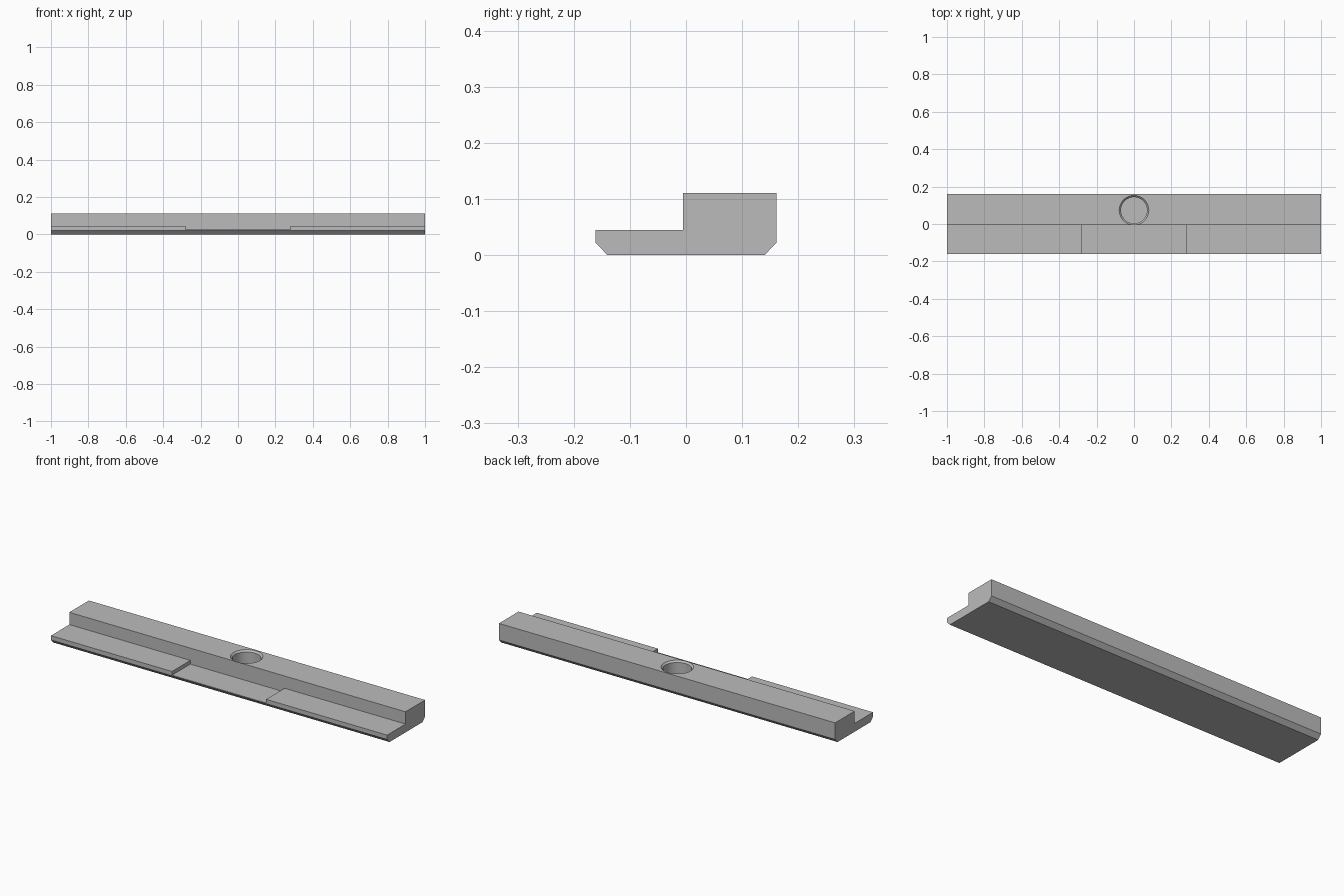
import bpy, bmesh
from mathutils import Matrix

if "Cube" in bpy.data.objects:
    bpy.data.objects.remove(bpy.data.objects["Cube"])

grey = bpy.data.materials.new("plain grey")
grey.use_nodes = True
color = (0.5, 0.5, 0.5, 1)
grey.diffuse_color = color
grey.node_tree.nodes["Principled BSDF"].inputs["Base Color"].default_value = color


def make(name, bm):
    bmesh.ops.recalc_face_normals(bm, faces=bm.faces)
    mesh = bpy.data.meshes.new(name)
    bm.to_mesh(mesh)
    bm.free()
    mesh.materials.append(grey)
    ob = bpy.data.objects.new(name, mesh)
    bpy.context.collection.objects.link(ob)
    return ob


def cut(ob, cutter):
    cutter.hide_render = True
    mod = ob.modifiers.new(cutter.name, "BOOLEAN")
    mod.operation = "DIFFERENCE"
    mod.solver = "EXACT"
    mod.object = cutter
    bpy.context.view_layer.objects.active = ob
    bpy.ops.object.modifier_apply(modifier=mod.name)
    bpy.data.objects.remove(cutter)


# Stepped bar with chamfered lower edges, extruded along x
profile = [(-0.14, 0), (0.14, 0), (0.161, 0.022), (0.161, 0.111),
           (-0.005, 0.111), (-0.005, 0.045), (-0.161, 0.045), (-0.161, 0.022)]
bm = bmesh.new()
face = bm.faces.new([bm.verts.new((-1, y, z)) for y, z in profile])
ext = bmesh.ops.extrude_face_region(bm, geom=[face])
bmesh.ops.translate(bm, vec=(2, 0, 0),
                    verts=[v for v in ext["geom"] if isinstance(v, bmesh.types.BMVert)])
bar = make("stepped_bar", bm)

# Shallow notch in the middle of the ledge
bm = bmesh.new()
bmesh.ops.create_cube(bm, size=1, matrix=Matrix.Translation((0, -0.155, 0.055))
                      @ Matrix.Diagonal((0.56, 0.3, 0.06, 1)))
cut(bar, make("notch_cutter", bm))

# Blind round hole with a chamfered rim
bm = bmesh.new()
rings = []
for radius, z in [(0.07, 0.025), (0.07, 0.102), (0.079, 0.111), (0.079, 0.15)]:
    ring = bmesh.ops.create_circle(bm, segments=64, radius=radius,
                                   matrix=Matrix.Translation((0, 0.0735, z)))
    rings.append(ring["verts"])
for low, high in zip(rings, rings[1:]):
    for i in range(len(low)):
        j = (i + 1) % len(low)
        bm.faces.new((low[i], low[j], high[j], high[i]))
bm.faces.new(rings[0])
bm.faces.new(rings[-1])
cut(bar, make("hole_cutter", bm))

bpy.ops.object.select_all(action="DESELECT")
bar.select_set(True)
bpy.context.view_layer.objects.active = bar
bpy.ops.object.shade_smooth_by_angle(angle=0.5)
